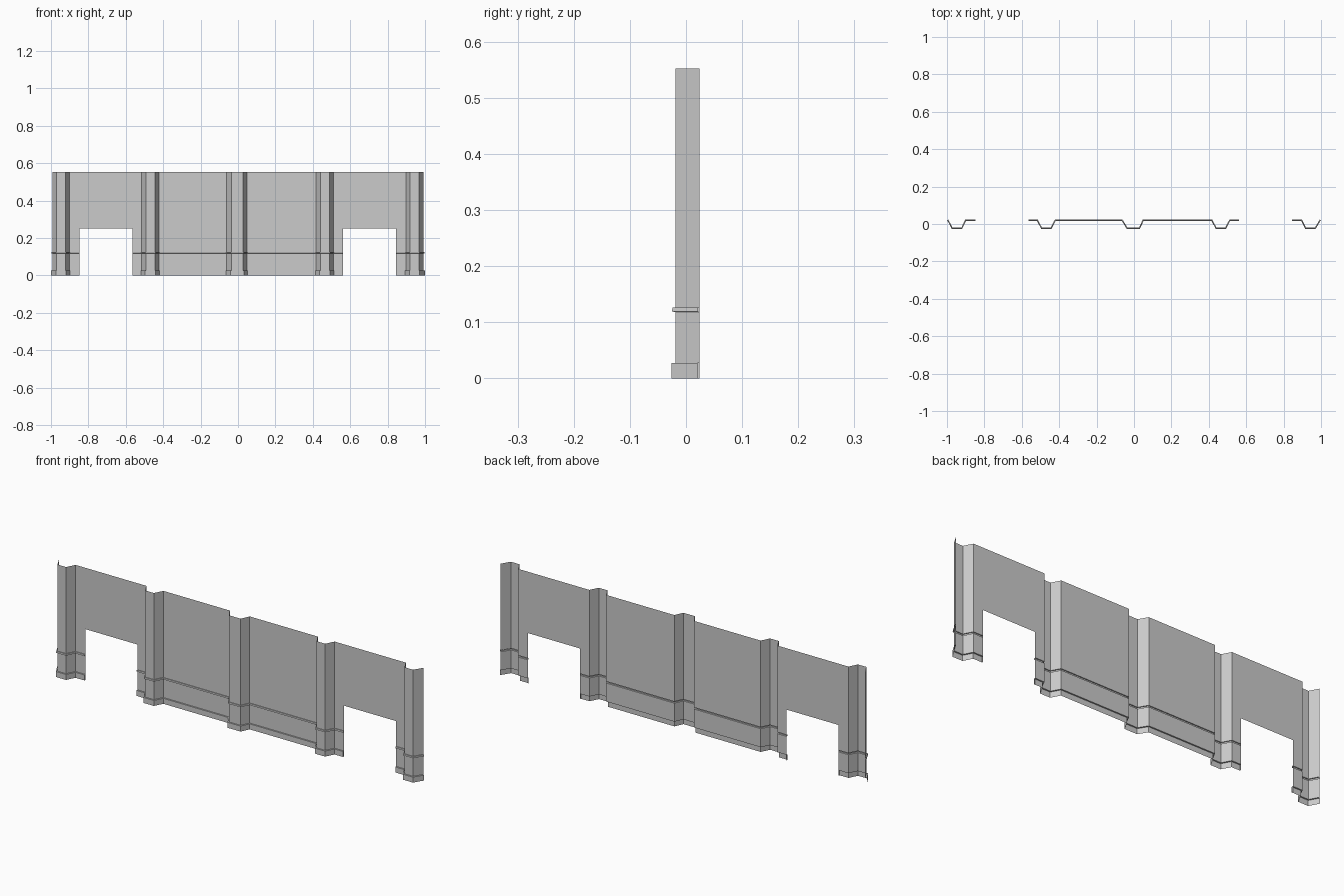
import bpy, bmesh
from mathutils import Vector

cube = bpy.data.objects.get("Cube")
if cube:
    bpy.data.objects.remove(cube)

BACK, FRONT = 0.024, -0.019      # wall plane and pilaster face
HEIGHT, DOOR_TOP = 0.552, 0.25
# (outward offset, height) of the folded sheet: skirting, plain, trim band, plain
PROFILE = [(0.007, 0), (0.007, 0.027), (0, 0.027), (0, 0.118),
           (0.006, 0.119), (0.005, 0.126), (0, 0.126), (0, HEIGHT)]

grey = bpy.data.materials.new("wall grey")
grey.use_nodes = True
colour = (0.6, 0.6, 0.6, 1)
grey.diffuse_color = colour
grey.node_tree.nodes["Principled BSDF"].inputs["Base Color"].default_value = colour


def pilaster(x0, x1, x2, x3):
    return [(x0, BACK), (x1, FRONT), (x2, FRONT), (x3, BACK)]


def offset_path(path, d):
    """Shift a plan path outward (towards the front) with mitred corners."""
    pts = [Vector(p) for p in path]
    normals = []
    for a, b in zip(pts, pts[1:]):
        t = (b - a).normalized()
        normals.append(Vector((t.y, -t.x)))
    result = []
    for i, p in enumerate(pts):
        n0, n1 = normals[max(i - 1, 0)], normals[min(i, len(normals) - 1)]
        result.append(p + (n0 + n1) * (d / (1 + n0.dot(n1))))
    return result


def finish(name, bm):
    mesh = bpy.data.meshes.new(name)
    bm.to_mesh(mesh)
    bm.free()
    mesh.materials.append(grey)
    obj = bpy.data.objects.new(name, mesh)
    bpy.context.collection.objects.link(obj)


def folded_wall(name, path, caps):
    """Sweep the sheet profile along a plan path; close the moulding at door jambs."""
    bm = bmesh.new()
    rows = [[bm.verts.new((p.x, p.y, z)) for p in offset_path(path, d)] for d, z in PROFILE]
    for low, high in zip(rows, rows[1:]):
        for i in range(len(path) - 1):
            bm.faces.new((low[i], low[i + 1], high[i + 1], high[i]))
    for end in caps:
        foot = bm.verts.new((*path[end], 0))
        bm.faces.new((foot, rows[0][end], rows[1][end], rows[2][end]))
        bm.faces.new([rows[k][end] for k in (3, 4, 5, 6)])
    finish(name, bm)


def lintel(name, x0, x1):
    bm = bmesh.new()
    bm.faces.new([bm.verts.new((x, BACK, z)) for x, z in
                  ((x0, DOOR_TOP), (x1, DOOR_TOP), (x1, HEIGHT), (x0, HEIGHT))])
    finish(name, bm)


# End walls
folded_wall("right_end_wall", pilaster(-0.993, -0.97, -0.923, -0.902) + [(-0.848, BACK)], [-1])
folded_wall("left_end_wall", [(0.845, BACK)] + pilaster(0.898, 0.92, 0.967, 0.993), [0])

# Central wall with three pilasters
centre = [(-0.565, BACK)]
centre += pilaster(-0.515, -0.492, -0.445, -0.423)
centre += pilaster(-0.061, -0.035, 0.027, 0.047)
centre += pilaster(0.418, 0.441, 0.488, 0.51)
centre += [(0.561, BACK)]
folded_wall("central_wall", centre, [0, -1])

# Panels over the two doorways
lintel("right_lintel", -0.848, -0.565)
lintel("left_lintel", 0.561, 0.845)
